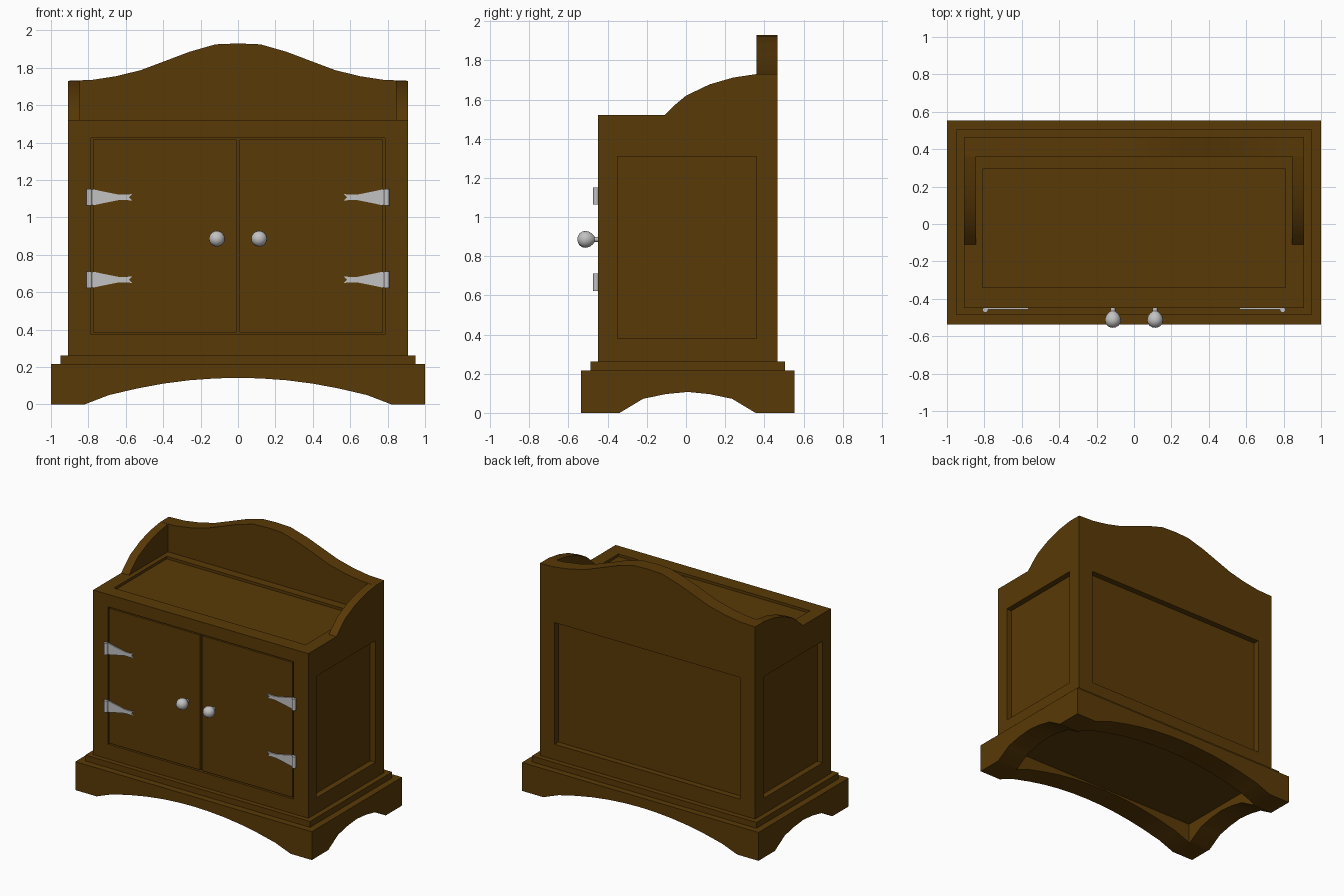
import bpy
import bmesh
import math
from mathutils import Matrix

if "Cube" in bpy.data.objects:
    bpy.data.objects.remove(bpy.data.objects["Cube"])


def material(name, color):
    mat = bpy.data.materials.new(name)
    mat.use_nodes = True
    mat.diffuse_color = color
    mat.node_tree.nodes["Principled BSDF"].inputs["Base Color"].default_value = color
    return mat


WOOD = material("dark_wood", (0.1, 0.041, 0.002, 1))
METAL = material("pale_metal", (0.54, 0.54, 0.54, 1))


def activate(obj):
    bpy.ops.object.select_all(action="DESELECT")
    obj.select_set(True)
    bpy.context.view_layer.objects.active = obj


def finish(name, bm, mat, smooth=False):
    bmesh.ops.recalc_face_normals(bm, faces=bm.faces)
    mesh = bpy.data.meshes.new(name)
    bm.to_mesh(mesh)
    bm.free()
    mesh.materials.append(mat)
    obj = bpy.data.objects.new(name, mesh)
    bpy.context.collection.objects.link(obj)
    if smooth:
        activate(obj)
        bpy.ops.object.shade_smooth_by_angle(angle=math.radians(35))
    return obj


def box(name, x, y, z, mat=WOOD):
    bm = bmesh.new()
    bmesh.ops.create_cube(bm, size=1)
    for v in bm.verts:
        v.co = [r[0] + (c + 0.5) * (r[1] - r[0]) for c, r in zip(v.co, (x, y, z))]
    return finish(name, bm, mat)


def board(name, outline, axis, start, end, mat=WOOD):
    """Extrude an (x, z) outline along y, or a (y, z) outline along x."""
    bm = bmesh.new()
    place = (lambda a, b: (a, start, b)) if axis == "y" else (lambda a, b: (start, a, b))
    face = bm.faces.new([bm.verts.new(place(a, b)) for a, b in outline])
    moved = bmesh.ops.extrude_face_region(bm, geom=[face])["geom"]
    step = (0, end - start, 0) if axis == "y" else (end - start, 0, 0)
    bmesh.ops.translate(bm, vec=step, verts=[g for g in moved if isinstance(g, bmesh.types.BMVert)])
    return finish(name, bm, mat, True)


def mirrored(half, middle=0):
    """Turn a right half, listed from the centre outwards, into a full curve."""
    left = [(2 * middle - a, b) for a, b in reversed(half) if a > middle]
    return left + half


def cut(target, x, y, z):
    cutter = box("panel_cutter", x, y, z)
    cutter.hide_render = True
    mod = target.modifiers.new("recess", "BOOLEAN")
    mod.operation = "DIFFERENCE"
    mod.solver = "EXACT"
    mod.object = cutter
    activate(target)
    bpy.ops.object.modifier_apply(modifier=mod.name)
    bpy.data.objects.remove(cutter)


# Plinth: thick arched boards meeting in square feet, around a raised floor
TOP, FRONT, BACK, FOOT = 0.217, -0.537, 0.553, 0.18
front_arch = mirrored([(0, .142), (.12, .139), (.26, .129), (.4, .111), (.54, .085), (.69, .05), (.82, 0)])
side_arch = mirrored([(.008, .107), (.12, .096), (.235, .072), (.355, 0)], .008)
front_outline = [(-1, TOP), (-1, 0)] + front_arch + [(1, 0), (1, TOP)]
inner = (FRONT + FOOT, BACK - FOOT)
side_outline = [(inner[0], TOP), (inner[0], 0)] + side_arch + [(inner[1], 0), (inner[1], TOP)]
board("plinth_front", front_outline, "y", FRONT, inner[0])
board("plinth_back", front_outline, "y", inner[1], BACK)
for side, s in (("left", 1), ("right", -1)):
    board("plinth_" + side, side_outline, "x", s * (1 - FOOT), s)
box("plinth_floor", (FOOT - 1, 1 - FOOT), inner, (.152, TOP))

# Stepped moulding
box("moulding", (-.95, .95), (-.487, .505), (TOP, .262))

# Cabinet body with recessed panels on top, sides and back, and a door opening
body = box("cabinet_body", (-.91, .91), (-.45, .466), (.262, 1.52))
for s in (-1, 1):
    cut(body, sorted((s * .865, s * 1.1)), (-.35, .36), (.38, 1.31))
cut(body, (-.785, .785), (.42, .6), (.38, 1.31))
cut(body, (-.81, .81), (-.34, .295), (1.5, 1.7))
cut(body, (-.785, .785), (-.6, -.42), (.375, 1.425))

# Gallery around the top
crest = mirrored([(0, 1.93), (.12, 1.925), (.26, 1.885), (.4, 1.832), (.52, 1.787),
                  (.65, 1.755), (.78, 1.735), (.91, 1.73)])
board("gallery_back", [(.91, 1.52), (-.91, 1.52)] + crest, "y", .36, .466)
wing = [(.36, 1.52), (-.11, 1.52), (-.06, 1.57), (0, 1.62), (.12, 1.677), (.24, 1.712), (.36, 1.73)]

# Strap hinge plate, from barrel to forked tip
strap_half = [(.79, .043), (.765, .041), (.72, .031), (.64, .015), (.6, .014), (.565, .018)]
strap = strap_half + [(.583, 0)] + [(a, -b) for a, b in reversed(strap_half)]

# Knob profile: radius and distance from the door
knob_profile = [(0.013, 0), (.013, .018), (.026, .028), (.038, .044), (.043, .063),
                (.041, .079), (.031, .095), (.016, .104), (0, .107)]


def knob(name, x):
    bm = bmesh.new()
    verts = [bm.verts.new((r, 0, d)) for r, d in knob_profile]
    edges = [bm.edges.new(pair) for pair in zip(verts, verts[1:])]
    bmesh.ops.spin(bm, geom=verts + edges, cent=(0, 0, 0), axis=(0, 0, 1),
                   angle=math.tau, steps=16)
    bmesh.ops.remove_doubles(bm, verts=bm.verts, dist=.0005)
    bm.transform(Matrix.Translation((x, -.448, .886)) @ Matrix.Rotation(math.pi / 2, 4, "X"))
    finish(name, bm, METAL, True)


for side, s in (("left", 1), ("right", -1)):
    board("gallery_" + side, wing, "x", s * .845, s * .91)
    box(side + "_door", sorted((s * .008, s * .776)), (-.449, -.42), (.385, 1.416))
    knob(side + "_knob", s * .113)
    for level, z in (("upper", 1.107), ("lower", .667)):
        name = side + "_" + level + "_hinge"
        board(name + "_strap", [(s * a, z + b) for a, b in strap], "y", -.447, -.457, METAL)
        bm = bmesh.new()
        bmesh.ops.create_cone(bm, cap_ends=True, segments=12, radius1=.015, radius2=.015, depth=.088,
                              matrix=Matrix.Translation((s * .795, -.459, z)))
        finish(name + "_barrel", bm, METAL, True)
